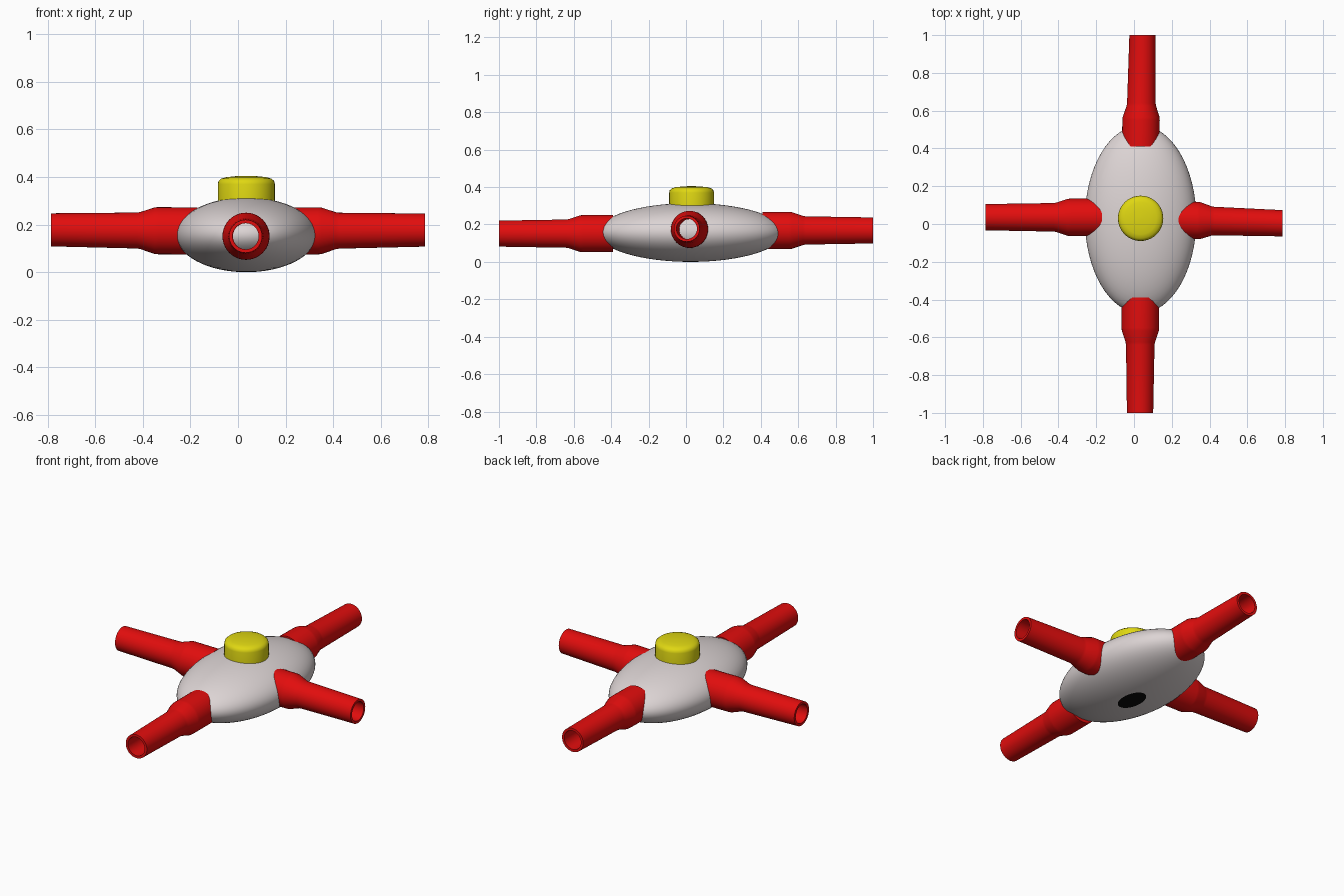
import bpy, bmesh, math
from mathutils import Vector, Matrix

if "Cube" in bpy.data.objects:
    bpy.data.objects.remove(bpy.data.objects["Cube"])


def material(name, rgb):
    m = bpy.data.materials.new(name)
    m.diffuse_color = (*rgb, 1)
    m.use_nodes = True
    m.node_tree.nodes["Principled BSDF"].inputs["Base Color"].default_value = m.diffuse_color
    return m


RED = material("red", (0.76, 0.004, 0.004))
WHITE = material("warm white", (0.72, 0.66, 0.66))
YELLOW = material("yellow", (0.74, 0.68, 0.006))
BLACK = material("black", (0.003, 0.003, 0.003))


def finish(name, bm, mats, angle=35):
    bmesh.ops.recalc_face_normals(bm, faces=bm.faces)
    me = bpy.data.meshes.new(name)
    bm.to_mesh(me)
    bm.free()
    for m in mats:
        me.materials.append(m)
    ob = bpy.data.objects.new(name, me)
    bpy.context.collection.objects.link(ob)
    bpy.ops.object.select_all(action='DESELECT')
    ob.select_set(True)
    bpy.context.view_layer.objects.active = ob
    bpy.ops.object.shade_smooth_by_angle(angle=math.radians(angle))
    return ob


def lathe(name, rings, mat, closed=False, n=40):
    """rings: (centre, axis, radius); stacked circles joined into a skin"""
    bm = bmesh.new()
    loops = []
    for c, axis, r in rings:
        u = axis.orthogonal().normalized()
        v = axis.cross(u).normalized()
        loops.append([bm.verts.new(c + r * (u * math.cos(a) + v * math.sin(a)))
                      for a in (2 * math.pi * i / n for i in range(n))])
    pairs = list(zip(loops, loops[1:]))
    if closed:
        pairs.append((loops[-1], loops[0]))
    else:
        bm.faces.new(loops[0])
        bm.faces.new(loops[-1])
    for a, b in pairs:
        for i in range(n):
            j = (i + 1) % n
            bm.faces.new((a[i], a[j], b[j], b[i]))
    return finish(name, bm, [mat])


# Body: flattened ellipsoid with a black cap underneath
bm = bmesh.new()
bmesh.ops.create_uvsphere(bm, u_segments=64, v_segments=32, radius=1)
for f in bm.faces:
    f.material_index = 1 if f.calc_center_median().z < -math.cos(math.radians(11)) else 0
bm.transform(Matrix.Translation((0.035, 0.025, 0.157)) @ Matrix.Diagonal((0.295, 0.497, 0.157, 1)))
finish("body", bm, [WHITE, BLACK])

# Button on top, with a rounded rim
UP = Vector((0, 0, 1))
profile = [(0.28, 0.12), (0.37, 0.12), (0.383, 0.117), (0.393, 0.106),
           (0.399, 0.085), (0.403, 0.05), (0.405, 0.01)]
lathe("top_button", [(Vector((0.035, 0.03, z)), UP, r) for z, r in profile], YELLOW)

# Four hollow arms: outward direction, base centre, end centre
ARMS = {
    "front_arm": ((0, -1, 0), (0.034, -0.39, 0.151), (0.032, -1.0, 0.151)),
    "back_arm": ((0, 1, 0), (0.035, 0.41, 0.168), (0.045, 1.0, 0.168)),
    "left_arm": ((-1, 0, 0), (-0.17, 0.035, 0.173), (-0.785, 0.036, 0.178)),
    "right_arm": ((1, 0, 0), (0.23, 0.022, 0.173), (0.785, 0.004, 0.177)),
}
for name, (d, base, end) in ARMS.items():
    d, base, end = Vector(d), Vector(base), Vector(end)
    span = (end - base).dot(d)
    # distance back from the open end, radius: collar, taper, tube, then bore
    shape = [(span, 0.099), (0.45, 0.099), (0.435, 0.098), (0.375, 0.078), (0.36, 0.0755),
             (0.0, 0.0695), (0.0, 0.055), (span, 0.055)]
    rings = [(end.lerp(base, s / span), d, r) for s, r in shape]
    lathe(name, rings, RED, closed=True)
